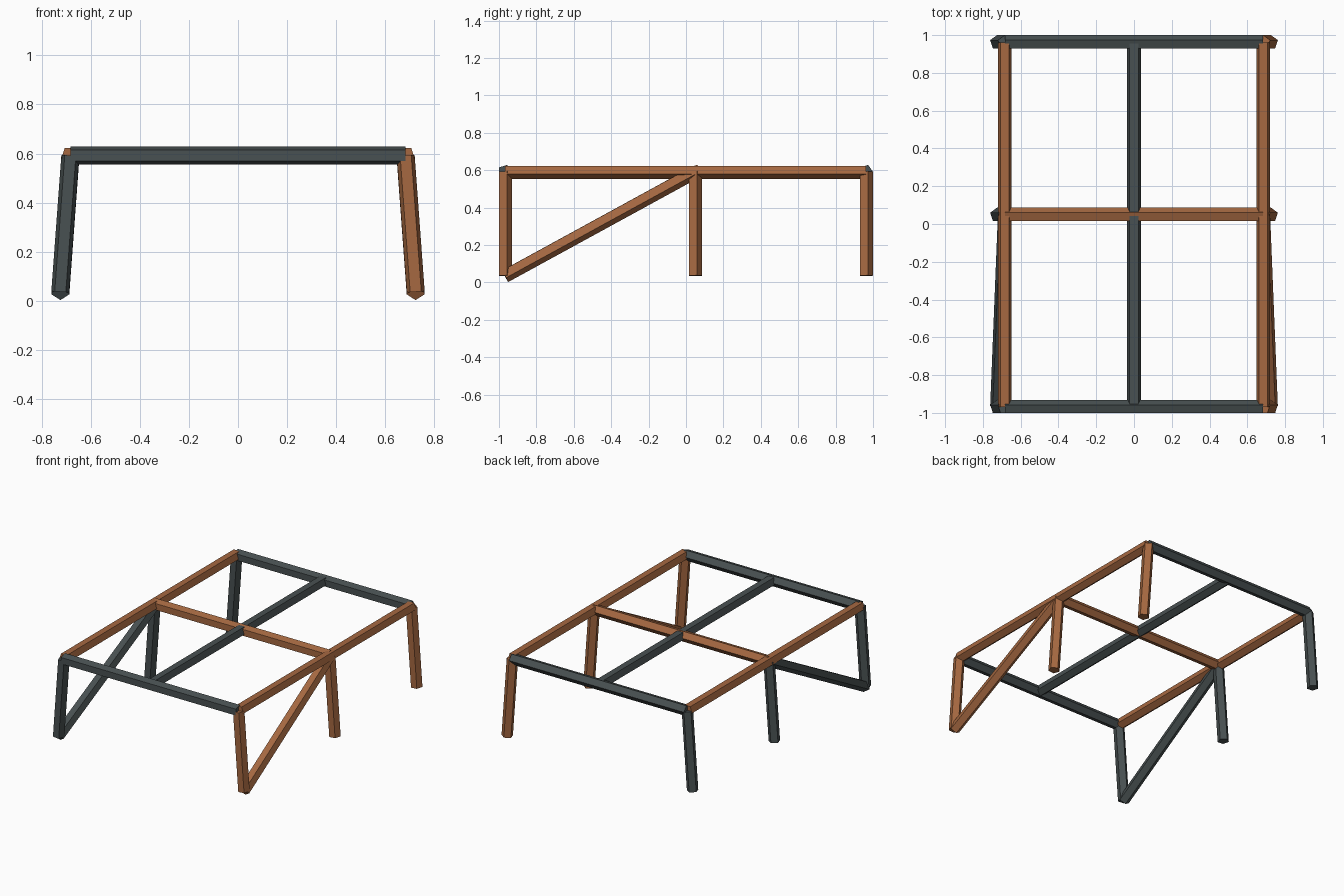
import bpy, bmesh, math
from mathutils import Vector

if "Cube" in bpy.data.objects:
    bpy.data.objects.remove(bpy.data.objects["Cube"])

R = 0.0385                              # beam radius (five-sided section)
TOP, FOOT = 0.592, 0.036                # heights of the joint centres
TX, FX = 0.684, 0.725                   # half widths at the top and at the feet
ROWS = {"front": -0.969, "middle": 0.048, "back": 0.9615}


def material(name, rgb):
    m = bpy.data.materials.new(name)
    m.diffuse_color = (*rgb, 1)
    m.use_nodes = True
    m.node_tree.nodes["Principled BSDF"].inputs["Base Color"].default_value = m.diffuse_color
    return m


rust = material("rust orange", (0.38, 0.14, 0.053))
slate = material("slate grey", (0.066, 0.082, 0.084))


def beam(name, a, b, flat, mat):
    """Pentagonal bar from a to b with one flat side facing 'flat'."""
    a, b = Vector(a), Vector(b)
    axis = (b - a).normalized()
    u = Vector(flat)
    u = (u - axis * u.dot(axis)).normalized()
    v = axis.cross(u)
    bm = bmesh.new()
    rings = []
    for p in (a, b):
        angles = [math.pi + i * math.tau / 5 for i in range(5)]
        rings.append([bm.verts.new(p + R * (math.cos(t) * u + math.sin(t) * v)) for t in angles])
    for i in range(5):
        j = (i + 1) % 5
        bm.faces.new((rings[0][i], rings[0][j], rings[1][j], rings[1][i]))
    bm.faces.new(rings[0][::-1])
    bm.faces.new(rings[1])
    bmesh.ops.recalc_face_normals(bm, faces=bm.faces)
    me = bpy.data.meshes.new(name)
    bm.to_mesh(me)
    bm.free()
    me.materials.append(mat)
    bpy.context.collection.objects.link(bpy.data.objects.new(name, me))


FRONT, UP = (0, -1, 0), (0, 0, 1)
yf, ym, yb = ROWS.values()

# Cross bars
for row, y in ROWS.items():
    beam(row + "_cross_bar", (-TX, y, TOP), (TX, y, TOP), FRONT, rust if row == "middle" else slate)

# Long centre rail in two halves
beam("centre_rail_front", (0, yf, TOP), (0, ym, TOP), UP, slate)
beam("centre_rail_back", (0, ym, TOP), (0, yb, TOP), UP, slate)

# Side rails, splayed legs and diagonal braces
for side, s, mat in (("left", -1, slate), ("right", 1, rust)):
    beam(side + "_rail_front", (s * TX, yf, TOP), (s * TX, ym, TOP), UP, rust)
    beam(side + "_rail_back", (s * TX, ym, TOP), (s * TX, yb, TOP), UP, rust)
    for row, y in ROWS.items():
        beam(f"{side}_{row}_leg", (s * FX, y, FOOT), (s * TX, y, TOP), FRONT, mat)
    beam(side + "_brace", (s * FX, yf, FOOT), (s * TX, ym, TOP), UP, mat)
